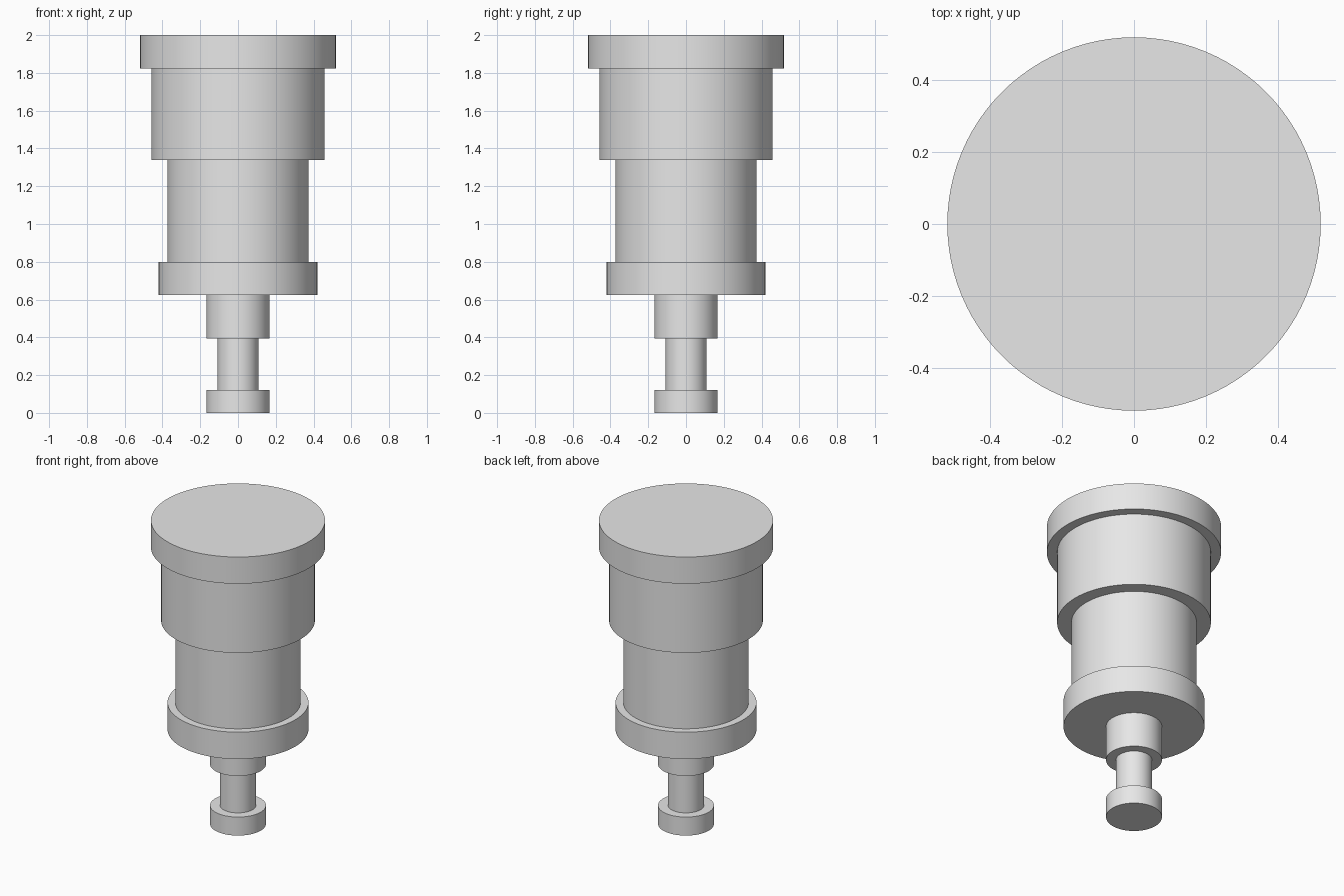
import bpy, bmesh, math

if "Cube" in bpy.data.objects:
    bpy.data.objects.remove(bpy.data.objects["Cube"])

SIDES = 96

grey = bpy.data.materials.new("light grey metal")
grey.diffuse_color = (0.8, 0.8, 0.8, 1.0)
grey.use_nodes = True
grey.node_tree.nodes["Principled BSDF"].inputs["Base Color"].default_value = grey.diffuse_color


def lathe(name, profile):
    """Revolve (radius, z) points around z; zero-radius ends become flat caps."""
    bm = bmesh.new()
    rings = []
    for r, z in profile:
        rings.append([bm.verts.new((r * math.cos(2 * math.pi * i / SIDES),
                                    r * math.sin(2 * math.pi * i / SIDES), z))
                      for i in range(SIDES)])
    for low, high in zip(rings, rings[1:]):
        for i in range(SIDES):
            j = (i + 1) % SIDES
            bm.faces.new((low[i], low[j], high[j], high[i]))
    return name, bm, rings


def finish(name, bm):
    mesh = bpy.data.meshes.new(name)
    bm.to_mesh(mesh)
    bm.free()
    mesh.materials.append(grey)
    obj = bpy.data.objects.new(name, mesh)
    bpy.context.collection.objects.link(obj)
    bpy.ops.object.select_all(action='DESELECT')
    obj.select_set(True)
    bpy.context.view_layer.objects.active = obj
    bpy.ops.object.shade_smooth_by_angle(angle=math.radians(30))


# Stem: foot disc, narrow neck and shoulder, closed underneath
STEM_R, NECK_R = 0.167, 0.108
name, bm, rings = lathe("stem", [
    (STEM_R, 0.0), (STEM_R, 0.122), (NECK_R, 0.122),
    (NECK_R, 0.393), (STEM_R, 0.393), (STEM_R, 0.623)])
bm.faces.new(rings[0][::-1])
finish(name, bm)

# Housing: lower collar, barrel, wide barrel and top flange, closed on top
name, bm, rings = lathe("housing", [
    (STEM_R, 0.623), (0.421, 0.623), (0.421, 0.80), (0.374, 0.80),
    (0.374, 1.34), (0.459, 1.34), (0.459, 1.824), (0.52, 1.824), (0.52, 2.0)])
bm.faces.new(rings[-1])
finish(name, bm)
